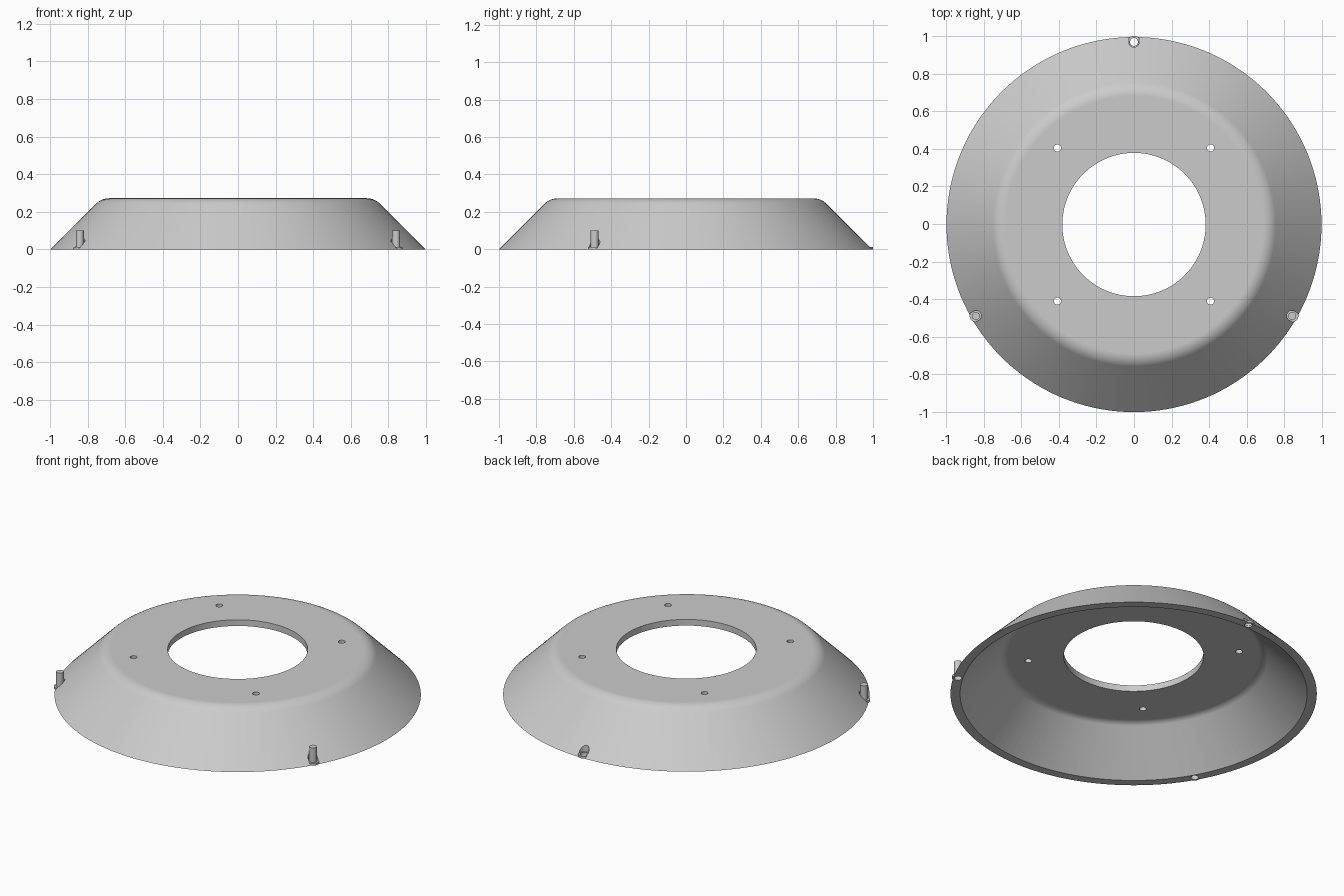
import bpy, bmesh, math
from mathutils import Matrix, Vector

if "Cube" in bpy.data.objects:
    bpy.data.objects.remove(bpy.data.objects["Cube"], do_unlink=True)

CY = -0.003          # centre of the dish in y (the rear lug sticks out slightly)
R, H, T = 0.997, 0.272, 0.037   # base radius, height, wall thickness
FILLET = 0.097       # outer radius of the rounded shoulder
LUG_R = 0.971        # distance of the lugs from the axis

gray = bpy.data.materials.new("light gray")
gray.use_nodes = True
gray.diffuse_color = (0.6, 0.6, 0.6, 1)
gray.node_tree.nodes["Principled BSDF"].inputs["Base Color"].default_value = (0.6, 0.6, 0.6, 1)


def add_object(name, bm):
    bmesh.ops.recalc_face_normals(bm, faces=bm.faces)
    mesh = bpy.data.meshes.new(name)
    bm.to_mesh(mesh)
    bm.free()
    obj = bpy.data.objects.new(name, mesh)
    obj.data.materials.append(gray)
    bpy.context.collection.objects.link(obj)
    return obj


def revolve(name, profile, steps=144):
    """Closed solid from (radius, z) points running from axis to axis."""
    bm = bmesh.new()
    verts = [bm.verts.new((r, CY, z)) for r, z in profile]
    edges = [bm.edges.new(pair) for pair in zip(verts, verts[1:])]
    bmesh.ops.spin(bm, geom=verts + edges, cent=(0, CY, 0), axis=(0, 0, 1),
                   angle=2 * math.pi, steps=steps)
    bmesh.ops.remove_doubles(bm, verts=bm.verts, dist=1e-5)
    return add_object(name, bm)


def cylinders(name, centres, radius, z0, z1, segments=32):
    bm = bmesh.new()
    for x, y in centres:
        bmesh.ops.create_cone(bm, cap_ends=True, segments=segments,
                              radius1=radius, radius2=radius, depth=z1 - z0,
                              matrix=Matrix.Translation((x, y, (z0 + z1) / 2)))
    return add_object(name, bm)


def shoulder(base_r, top, radius, steps=10):
    """Rounded corner between a 45 degree wall and a flat top."""
    flat_r = base_r - top - radius * math.tan(math.pi / 8)
    return [(flat_r + radius * math.sin(a), top - radius + radius * math.cos(a))
            for a in (math.pi / 4 * i / steps for i in range(steps, -1, -1))]


def combine(target, other, operation):
    mod = target.modifiers.new(operation.title(), "BOOLEAN")
    mod.object = other
    mod.operation = operation
    mod.solver = "EXACT"
    bpy.context.view_layer.objects.active = target
    bpy.ops.object.modifier_apply(modifier=mod.name)
    bpy.data.objects.remove(other, do_unlink=True)


lugs = [(LUG_R * math.cos(math.radians(a)), CY + LUG_R * math.sin(math.radians(a)))
        for a in (90, 210, 330)]
screws = [(sx * 0.407, CY + sy * 0.407) for sx in (-1, 1) for sy in (-1, 1)]

# Sloped outer body
dish = revolve("mounting_dish", [(0, 0), (R, 0)] + shoulder(R, H, FILLET) + [(0, H)])

# Three fixing lugs at the rim with a screw head pocket above each
combine(dish, cylinders("lugs", lugs, 0.033, 0.0, 0.013), "UNION")
combine(dish, cylinders("lug_pockets", lugs, 0.028, 0.013, 0.15), "DIFFERENCE")

# Hollow underside, parallel to the outer wall
inner_r = R - T * math.sqrt(2)
hollow = revolve("hollow", [(0, -0.05), (inner_r + 0.05, -0.05)]
                 + shoulder(inner_r, H - T, FILLET - T) + [(0, H - T)])
combine(dish, hollow, "DIFFERENCE")

# Central opening, plate holes and lug holes
combine(dish, cylinders("opening", [(0, CY)], 0.381, -0.1, 0.4, 128), "DIFFERENCE")
combine(dish, cylinders("plate_holes", screws, 0.019, 0.1, 0.4), "DIFFERENCE")
combine(dish, cylinders("lug_holes", lugs, 0.021, -0.1, 0.1), "DIFFERENCE")

# Smooth shading with crisp rims
bpy.ops.object.select_all(action="DESELECT")
dish.select_set(True)
bpy.context.view_layer.objects.active = dish
bpy.ops.object.shade_smooth_by_angle(angle=math.radians(30))
weighted = dish.modifiers.new("Weighted Normals", "WEIGHTED_NORMAL")
weighted.keep_sharp = True
